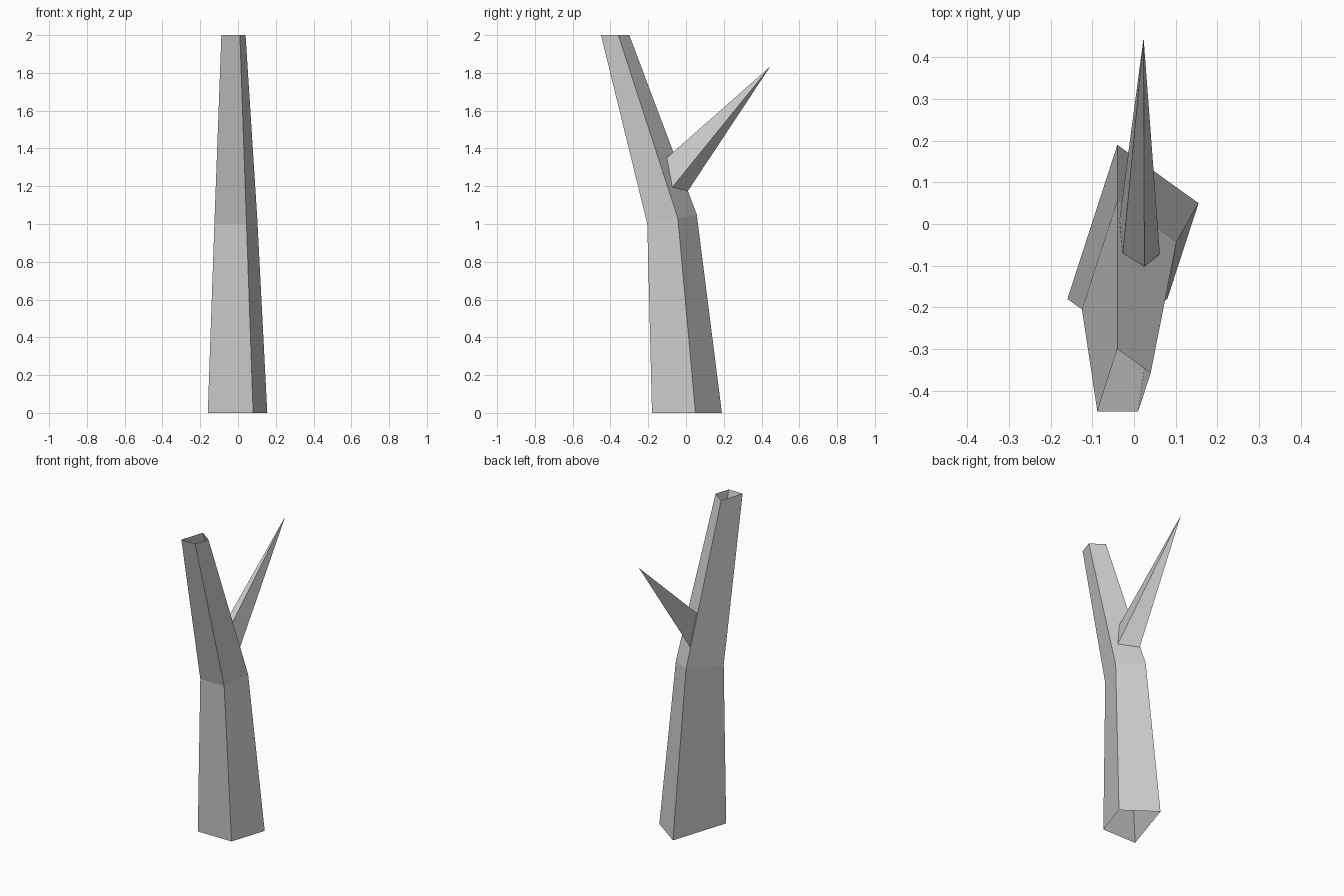
import bpy

if "Cube" in bpy.data.objects:
    bpy.data.objects.remove(bpy.data.objects["Cube"])


def loft(name, rings, tip=None):
    """Open tube through matching rings, optionally closed to a point."""
    n = len(rings[0])
    verts = [p for ring in rings for p in ring]
    faces = []
    for r in range(len(rings) - 1):
        a, b = r * n, (r + 1) * n
        for i in range(n):
            j = (i + 1) % n
            faces.append((a + i, a + j, b + j, b + i))
    if tip:
        a = len(verts) - n
        verts.append(tip)
        faces += [(a + i, a + (i + 1) % n, len(verts) - 1) for i in range(n)]
    mesh = bpy.data.meshes.new(name)
    mesh.from_pydata(verts, [], faces)
    mesh.update()
    obj = bpy.data.objects.new(name, mesh)
    bpy.context.collection.objects.link(obj)
    return obj


# Trunk: four-sided, tapering, bent forward, open at both ends
base = [(-0.16, -0.18, 0), (0.08, -0.18, 0), (0.155, 0.05, 0), (-0.04, 0.19, 0)]
bend = [(-0.125, -0.205, 1.0), (0.045, -0.205, 1.0),
        (0.102, -0.043, 1.03), (-0.04, 0.057, 1.05)]
top = [(-0.088, -0.45, 2), (0.01, -0.45, 2), (0.04, -0.358, 2), (-0.04, -0.30, 2)]
loft("trunk", [base, bend, top])

# Branch: four-sided spike rising from the back of the trunk
root = [(0.025, -0.102, 1.35), (-0.027, -0.07, 1.36),
        (-0.035, 0.01, 1.175), (0.062, -0.072, 1.195)]
root.reverse()
loft("branch", [root], tip=(0.023, 0.447, 1.835))
# The root ring runs counter-clockwise seen from the tip or is flipped here
branch = bpy.data.objects["branch"].data
face = branch.polygons[0]
centre = sum((v.co for v in branch.vertices), branch.vertices[0].co * 0) / 5
if face.normal.dot(face.center - centre) < 0:
    branch.flip_normals()
